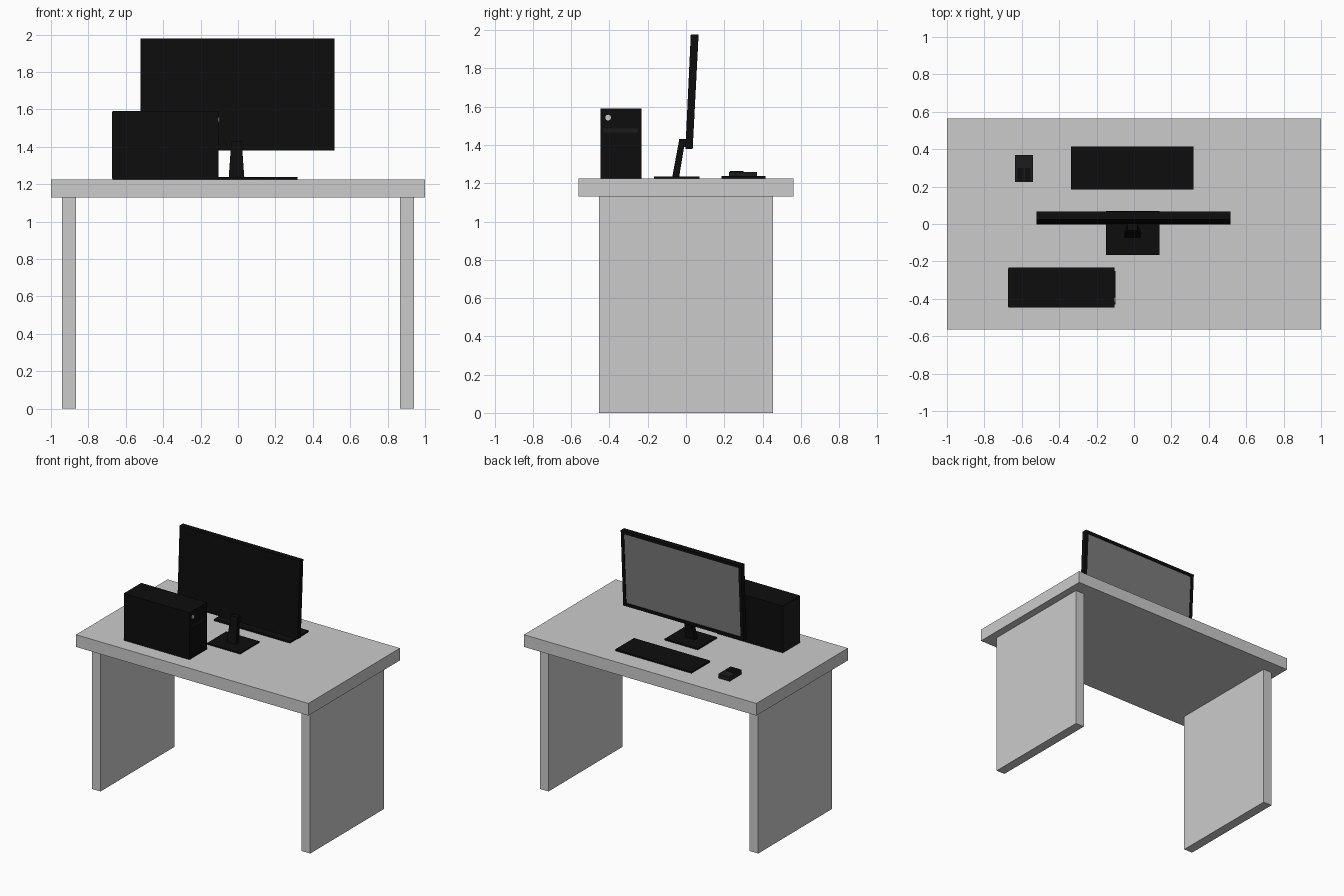
import bpy, bmesh, math
from mathutils import Matrix

if "Cube" in bpy.data.objects:
    bpy.data.objects.remove(bpy.data.objects["Cube"])


def material(name, v):
    m = bpy.data.materials.new(name)
    m.diffuse_color = (v, v, v, 1)
    m.use_nodes = True
    m.node_tree.nodes["Principled BSDF"].inputs["Base Color"].default_value = m.diffuse_color
    return m


BLACK = material("black_plastic", 0.004)
DARK = material("dark_grey_plastic", 0.012)
SCREEN = material("screen_grey", 0.2)


def finish(name, bm, mat=None):
    bmesh.ops.recalc_face_normals(bm, faces=bm.faces)
    me = bpy.data.meshes.new(name)
    bm.to_mesh(me)
    bm.free()
    ob = bpy.data.objects.new(name, me)
    bpy.context.collection.objects.link(ob)
    if mat:
        me.materials.append(mat)
    return ob


def box(name, x, y, z, mat=None):
    """Box from (min, max) ranges."""
    bm = bmesh.new()
    bmesh.ops.create_cube(bm, size=1)
    for v in bm.verts:
        for i, (a, b) in enumerate((x, y, z)):
            v.co[i] = a if v.co[i] < 0 else b
    return finish(name, bm, mat)


def loft(name, sections, mat=None):
    """Four-sided column through (x0, x1, y0, y1, z) sections."""
    bm = bmesh.new()
    rings = [[bm.verts.new(p) for p in ((a, c, z), (b, c, z), (b, d, z), (a, d, z))]
             for a, b, c, d, z in sections]
    for lo, hi in zip(rings, rings[1:]):
        for i in range(4):
            j = (i + 1) % 4
            bm.faces.new((lo[i], lo[j], hi[j], hi[i]))
    bm.faces.new(rings[0])
    bm.faces.new(rings[-1])
    return finish(name, bm, mat)


# Desk
TOP = 1.225
box("desk_top", (-1, 1), (-0.563, 0.563), (1.13, TOP))
for side, x in (("left", (-0.94, -0.865)), ("right", (0.865, 0.94))):
    box(side + "_leg_panel", x, (-0.455, 0.455), (0, 1.13))

# Computer tower, its front towards +x
box("tower_case", (-0.67, -0.105), (-0.447, -0.233), (TOP, 1.59), BLACK)
box("tower_back_panel", (-0.673, -0.669), (-0.443, -0.237), (TOP + 0.004, 1.586), DARK)
box("tower_drive_slot", (-0.107, -0.098), (-0.43, -0.25), (1.465, 1.485), DARK)
bm = bmesh.new()
bmesh.ops.create_cone(bm, cap_ends=True, segments=24, radius1=0.015, radius2=0.015, depth=0.01,
                      matrix=Matrix.Translation((-0.103, -0.407, 1.543)) @ Matrix.Rotation(math.pi / 2, 4, 'Y'))
finish("tower_power_button", bm)

# Monitor stand
box("monitor_base", (-0.15, 0.135), (-0.166, 0.07), (TOP, 1.236), BLACK)
loft("monitor_neck", [(-0.05, 0.034, -0.072, -0.036, 1.232),
                      (-0.036, 0.02, -0.036, -0.004, 1.425)], BLACK)
box("monitor_hinge", (-0.036, 0.02), (-0.036, 0.01), (1.39, 1.43), BLACK)

# Monitor panel: leaning slab with the screen recessed on the +y side
panel = loft("monitor_panel", [(-0.52, 0.516, -0.003, 0.035, 1.38),
                               (-0.52, 0.516, 0.025, 0.066, 1.978)], BLACK)
panel.data.materials.append(SCREEN)
bm = bmesh.new()
bm.from_mesh(panel.data)
face = max((f for f in bm.faces), key=lambda f: f.normal.y)
bmesh.ops.inset_region(bm, faces=[face], thickness=0.035, depth=0)
bmesh.ops.inset_region(bm, faces=[face], thickness=0.001, depth=-0.004)
face.material_index = 1
bm.to_mesh(panel.data)
bm.free()

# Keyboard and mouse
box("keyboard", (-0.338, 0.318), (0.185, 0.415), (TOP, 1.237), BLACK)
box("mouse_body", (-0.635, -0.54), (0.224, 0.37), (TOP, 1.26), DARK)
for side, x in (("left", (-0.622, -0.592)), ("right", (-0.583, -0.553))):
    box("mouse_%s_button" % side, x, (0.23, 0.3), (1.255, 1.264), BLACK)
